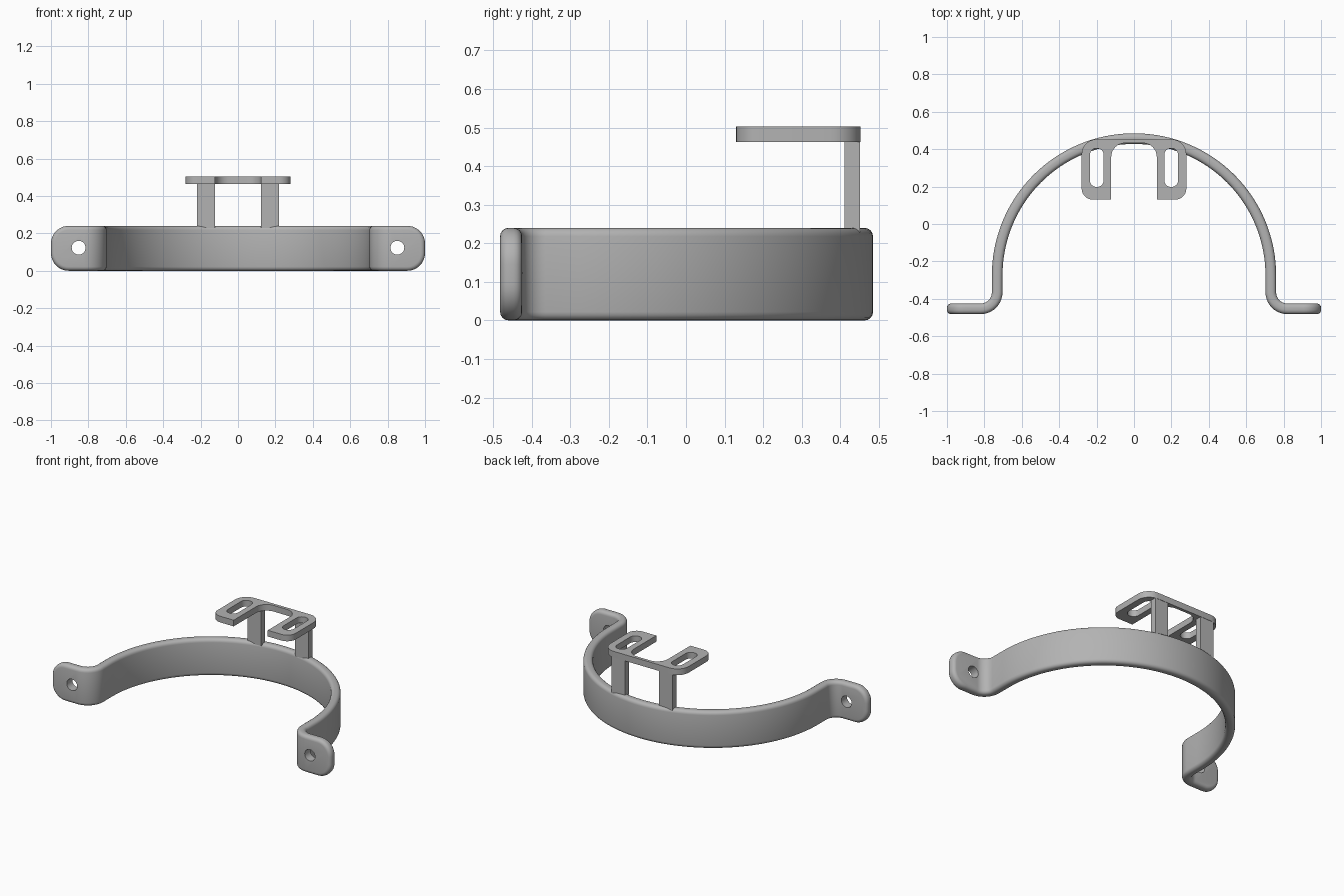
import bpy, bmesh, math
from mathutils import Vector

cube = bpy.data.objects.get("Cube")
if cube:
    bpy.data.objects.remove(cube, do_unlink=True)

grey = bpy.data.materials.new("plain_grey")
grey.use_nodes = True
colour = (0.45, 0.45, 0.45, 1)
grey.diffuse_color = colour
grey.node_tree.nodes["Principled BSDF"].inputs["Base Color"].default_value = colour

HEIGHT = 0.24


def activate(ob):
    bpy.ops.object.select_all(action='DESELECT')
    ob.select_set(True)
    bpy.context.view_layer.objects.active = ob


def arc(cx, cy, r, start, end, steps):
    """Points along an arc, angles in degrees."""
    angles = [math.radians(start + (end - start) * i / steps) for i in range(steps + 1)]
    return [(cx + r * math.cos(a), cy + r * math.sin(a)) for a in angles]


def rounded(corners, steps=8):
    """Closed outline from (x, y, radius) corners, all right angles."""
    pts = []
    for i, (x, y, r) in enumerate(corners):
        p = Vector((x, y))
        if r == 0:
            pts.append(p)
            continue
        a = (Vector(corners[i - 1][:2]) - p).normalized() * r
        b = (Vector(corners[(i + 1) % len(corners)][:2]) - p).normalized() * r
        for k in range(steps + 1):
            t = math.pi / 2 * k / steps
            pts.append(p + a * (1 - math.sin(t)) + b * (1 - math.cos(t)))
    return pts


# Strap: half outlines of both sides, from the ear tip to the crown
def half_side(band_r, bend_r):
    bend = arc(0.82, -0.365, bend_r, 270, 180, 10)
    return [(1.0, -0.365 - bend_r)] + bend + arc(0, -0.275, band_r, 0, 90, 32)


def full_side(band_r, bend_r):
    half = half_side(band_r, bend_r)
    return half + [(-x, y) for x, y in reversed(half[:-1])]


outer = full_side(0.76, 0.06)
inner = full_side(0.703, 0.117)
bm = bmesh.new()
rings = []
for (ox, oy), (ix, iy) in zip(outer, inner):
    rings.append([bm.verts.new(c) for c in
                  ((ox, oy, 0), (ox, oy, HEIGHT), (ix, iy, HEIGHT), (ix, iy, 0))])
for a, b in zip(rings, rings[1:]):
    for k in range(4):
        n = (k + 1) % 4
        bm.faces.new((a[k], a[n], b[n], b[k]))
bm.faces.new(rings[0])
bm.faces.new(rings[-1])
bmesh.ops.recalc_face_normals(bm, faces=bm.faces)
# Round the ear corners
tips = [e for e in bm.edges if all(abs(v.co.x) > 0.99 for v in e.verts)
        and abs(e.verts[0].co.z - e.verts[1].co.z) < 0.01]
bmesh.ops.bevel(bm, geom=tips, offset=0.095, segments=10, profile=0.5,
                affect='EDGES', clamp_overlap=False)
mesh = bpy.data.meshes.new("strap")
bm.to_mesh(mesh)
bm.free()
strap = bpy.data.objects.new("strap", mesh)
bpy.context.collection.objects.link(strap)
mesh.materials.append(grey)
activate(strap)
soft = strap.modifiers.new("soft_edges", 'BEVEL')
soft.width = 0.022
soft.segments = 4
soft.limit_method = 'ANGLE'
soft.angle_limit = math.radians(40)
soft.use_clamp_overlap = False
bpy.ops.object.modifier_apply(modifier=soft.name)

# Screw holes through the ears
for side in (-1, 1):
    bpy.ops.mesh.primitive_cylinder_add(vertices=32, radius=0.037, depth=0.2,
                                        location=(side * 0.852, -0.45, 0.123),
                                        rotation=(math.pi / 2, 0, 0))
    cutter = bpy.context.object
    cutter.name = "hole_cutter"
    cutter.hide_render = True
    cutter.data.materials.append(grey)
    activate(strap)
    cut = strap.modifiers.new("screw_hole", 'BOOLEAN')
    cut.operation = 'DIFFERENCE'
    cut.solver = 'EXACT'
    cut.object = cutter
    bpy.ops.object.modifier_apply(modifier=cut.name)
    bpy.data.objects.remove(cutter, do_unlink=True)
activate(strap)
bpy.ops.object.shade_smooth_by_angle(angle=math.radians(35))

# Slotted plate: forked outline with two slots, filled and thickened
fork = rounded([(-0.28, 0.13, 0.06), (-0.122, 0.13, 0), (-0.122, 0.433, 0.075),
                (0.122, 0.433, 0.075), (0.122, 0.13, 0), (0.28, 0.13, 0.06),
                (0.28, 0.453, 0.08), (-0.28, 0.453, 0.08)])
outlines = [fork]
for s in (-1, 1):
    outlines.append(rounded([(s * 0.162, 0.198, 0.036), (s * 0.236, 0.198, 0.036),
                             (s * 0.236, 0.405, 0.036), (s * 0.162, 0.405, 0.036)]))
curve = bpy.data.curves.new("slotted_plate", 'CURVE')
curve.dimensions = '2D'
curve.fill_mode = 'BOTH'
curve.extrude = 0.02
for pts in outlines:
    spline = curve.splines.new('POLY')
    spline.points.add(len(pts) - 1)
    for point, p in zip(spline.points, pts):
        point.co = (p[0], p[1], 0, 1)
    spline.use_cyclic_u = True
plate = bpy.data.objects.new("slotted_plate", curve)
bpy.context.collection.objects.link(plate)
plate.location.z = 0.483
curve.materials.append(grey)
activate(plate)
bpy.ops.object.convert(target='MESH')
plate = bpy.context.object
bpy.ops.object.shade_smooth_by_angle(angle=math.radians(30))

# Posts joining the strap to the plate
for side, label in ((1, "left"), (-1, "right")):
    bottom, top = 0.228, 0.47
    bpy.ops.mesh.primitive_cube_add(size=1, location=(side * 0.17, 0.431, (bottom + top) / 2))
    post = bpy.context.object
    post.name = label + "_post"
    post.scale = (0.096, 0.04, top - bottom)
    post.data.materials.append(grey)
